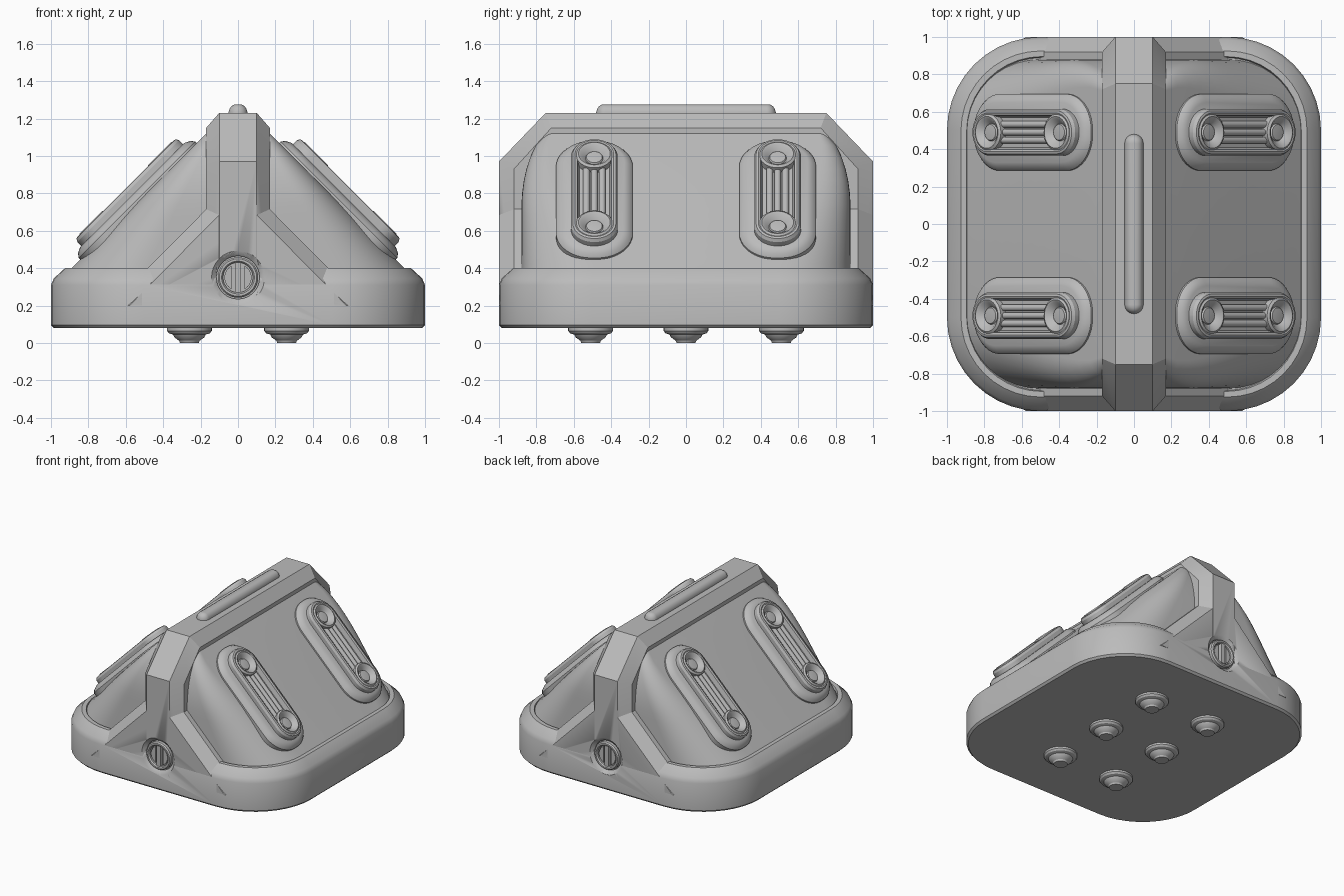
import bpy, bmesh, math
from mathutils import Matrix, Vector

if "Cube" in bpy.data.objects:
    bpy.data.objects.remove(bpy.data.objects["Cube"])

grey = bpy.data.materials.new("plain_grey")
grey.use_nodes = True
grey.diffuse_color = (0.5, 0.5, 0.5, 1)
grey.node_tree.nodes["Principled BSDF"].inputs["Base Color"].default_value = (0.5, 0.5, 0.5, 1)


def loft(name, rings, matrix=Matrix(), angle=30):
    """Skin a stack of equal-length point rings and cap both ends."""
    bm = bmesh.new()
    rows = [[bm.verts.new(matrix @ Vector(p)) for p in ring] for ring in rings]
    n = len(rows[0])
    for a, b in zip(rows, rows[1:]):
        for i in range(n):
            bm.faces.new((a[i], a[(i + 1) % n], b[(i + 1) % n], b[i]))
    bm.faces.new(rows[0][::-1])
    bm.faces.new(rows[-1])
    bmesh.ops.recalc_face_normals(bm, faces=bm.faces)
    mesh = bpy.data.meshes.new(name)
    bm.to_mesh(mesh)
    bm.free()
    mesh.materials.append(grey)
    ob = bpy.data.objects.new(name, mesh)
    bpy.context.collection.objects.link(ob)
    bpy.ops.object.select_all(action='DESELECT')
    ob.select_set(True)
    bpy.context.view_layer.objects.active = ob
    bpy.ops.object.shade_smooth_by_angle(angle=math.radians(angle))
    return ob


def rounded(hx, hy, r, z, n=10):
    """Rounded rectangle ring at height z."""
    pts = []
    for q, (sx, sy) in enumerate(((1, 1), (-1, 1), (-1, -1), (1, -1))):
        for i in range(n + 1):
            a = (q + i / n) * math.pi / 2
            pts.append((sx * (hx - r) + r * math.cos(a), sy * (hy - r) + r * math.sin(a), z))
    return pts


def circle(r, z, n=32):
    return [(r * math.cos(math.tau * i / n), r * math.sin(math.tau * i / n), z) for i in range(n)]


def turned(name, profile, matrix):
    return loft(name, [circle(r, z) for r, z in profile], matrix)


def mirrored(half):
    """Close a half outline by mirroring its first coordinate."""
    return half + [(-a, b) for a, b in reversed(half)]


def cut(ob, cutter):
    mod = ob.modifiers.new("recess", 'BOOLEAN')
    mod.operation = 'DIFFERENCE'
    mod.solver = 'EXACT'
    mod.object = cutter
    bpy.context.view_layer.objects.active = ob
    bpy.ops.object.modifier_apply(modifier=mod.name)


# Base slab with a rounded shoulder
base = loft("base", [rounded(h, h, r, z) for h, r, z in (
    (0.985, 0.485, 0.08), (1, 0.5, 0.095), (1, 0.5, 0.31), (0.985, 0.485, 0.345),
    (0.925, 0.425, 0.4), (0.895, 0.4, 0.4), (0.89, 0.4, 0.38))])

# Sloped body, its ends curving in towards the ridge
sections = []
for i in range(13):
    z = 0.36 + 0.06 * i + 0.04 * i / 12
    lift = max(0, (z - 0.72) / 0.44)
    hy = 0.88 - 0.22 * (1 - math.sqrt(max(0, 1 - lift * lift)))
    sections.append(rounded(1.29 - z, hy, 0.42 - 0.4 * (z - 0.36) / 0.8, z))
loft("sloped_body", sections)

# Chamfered ridge running front to back
full = mirrored([(1, 0.2), (1, 0.97), (0.75, 1.23)])
inset = mirrored([(0.92, 0.2), (0.92, 0.93), (0.72, 1.15)])
ridge = loft("ridge", [[(x, y, z) for y, z in ring] for x, ring in (
    (-0.17, inset), (-0.1, full), (0.1, full), (0.17, inset))])

# Flared end frames, chamfered outwards
outer = mirrored([(0.68, 0.2), (0.17, 0.715), (0.165, 0.9)])
inner = mirrored([(0.58, 0.2), (0.1, 0.685), (0.098, 0.9)])
frames = {}
for side, label in ((-1, "front"), (1, "back")):
    frames[side] = loft(label + "_frame", [[(x, side * y, z) for x, z in ring] for y, ring in (
        (0.87, outer), (0.92, outer), (0.999, inner))])

# Round slotted fastener recessed in each end
for side, label in ((-1, "front"), (1, "back")):
    at = Matrix.Translation((0, side, 0.35)) @ Matrix.Rotation(-side * math.pi / 2, 4, 'X')
    cutter = turned("recess_cutter", [(0.115, -0.05), (0.115, -0.025), (0.165, 0.02)], at)
    cutter.hide_render = True
    for ob in (base, ridge, frames[side]):
        cut(ob, cutter)
    bpy.data.objects.remove(cutter)
    turned(label + "_fastener_ring", [(0.108, -0.06), (0.108, -0.01), (0.1, 0), (0.088, 0),
                                      (0.08, -0.01), (0.08, -0.035)], at)
    loft(label + "_fastener_bar", [rounded(0.016, 0.08, 0.004, z, 2) for z in (-0.05, -0.005)], at)
    for s in (-1, 1):
        arc = [math.radians(-62 + 124 * i / 14) for i in range(15)]
        loft(label + "_fastener_half", [[(s * (0.072 * math.cos(a)), 0.072 * math.sin(a), z)
                                         for a in arc] for z in (-0.05, -0.015)], at)

# Rounded rail on top of the ridge
loft("top_rail", [rounded(0.05 * k, 0.43 + 0.05 * k, 0.0499 * k, z) for k, z in (
    (1, 1.2), (1, 1.235), (0.9, 1.251), (0.7, 1.266), (0.4, 1.274), (0.1, 1.276))], angle=45)

# Four lamp pads lying on the slopes
for turn, side in ((0, "left"), (math.pi, "right")):
    for y, end in ((-0.49, "front"), (0.49, "back")):
        name = end + "_" + side
        at = (Matrix.Translation((0, y, 0)) @ Matrix.Rotation(turn, 4, 'Z')
              @ Matrix.Translation((0.53, 0, 0.755)) @ Matrix.Rotation(math.pi / 4, 4, 'Y'))
        loft(name + "_pad", [rounded(0.44 - d, 0.205 - d, 0.19 - d, z) for d, z in (
            (0, -0.06), (0, 0.015), (0.015, 0.035), (0.045, 0.05))], at)
        loft(name + "_lamp_rim", [rounded(0.385 - d, 0.125 - d, 0.124 - d, z) for d, z in (
            (0, 0.03), (0, 0.08), (0.01, 0.097), (0.022, 0.1), (0.034, 0.095), (0.045, 0.06))], at)
        for k in (-1, 0, 1):
            bar = at @ Matrix.Translation((0, 0.042 * k, 0.065)) @ Matrix.Rotation(math.pi / 2, 4, 'Y')
            turned(name + "_lamp_bar", [(0.018, -0.2), (0.018, 0.2)], bar)
        for s in (-1, 1):
            turned(name + "_lamp_cup", [(0.1, 0.05), (0.098, 0.095), (0.085, 0.104), (0.075, 0.1),
                                        (0.047, 0.07), (0.042, 0.078), (0.02, 0.08)],
                   at @ Matrix.Translation((0.26 * s, 0, 0)))

# Six stepped feet underneath
for x in (-0.26, 0.26):
    for y in (-0.51, 0, 0.51):
        turned("foot", [(0.12, 0.1), (0.12, 0.065), (0.11, 0.052), (0.088, 0.045), (0.08, 0.03),
                        (0.055, 0.012), (0.05, 0), (0.03, 0)], Matrix.Translation((x, y, 0)))
